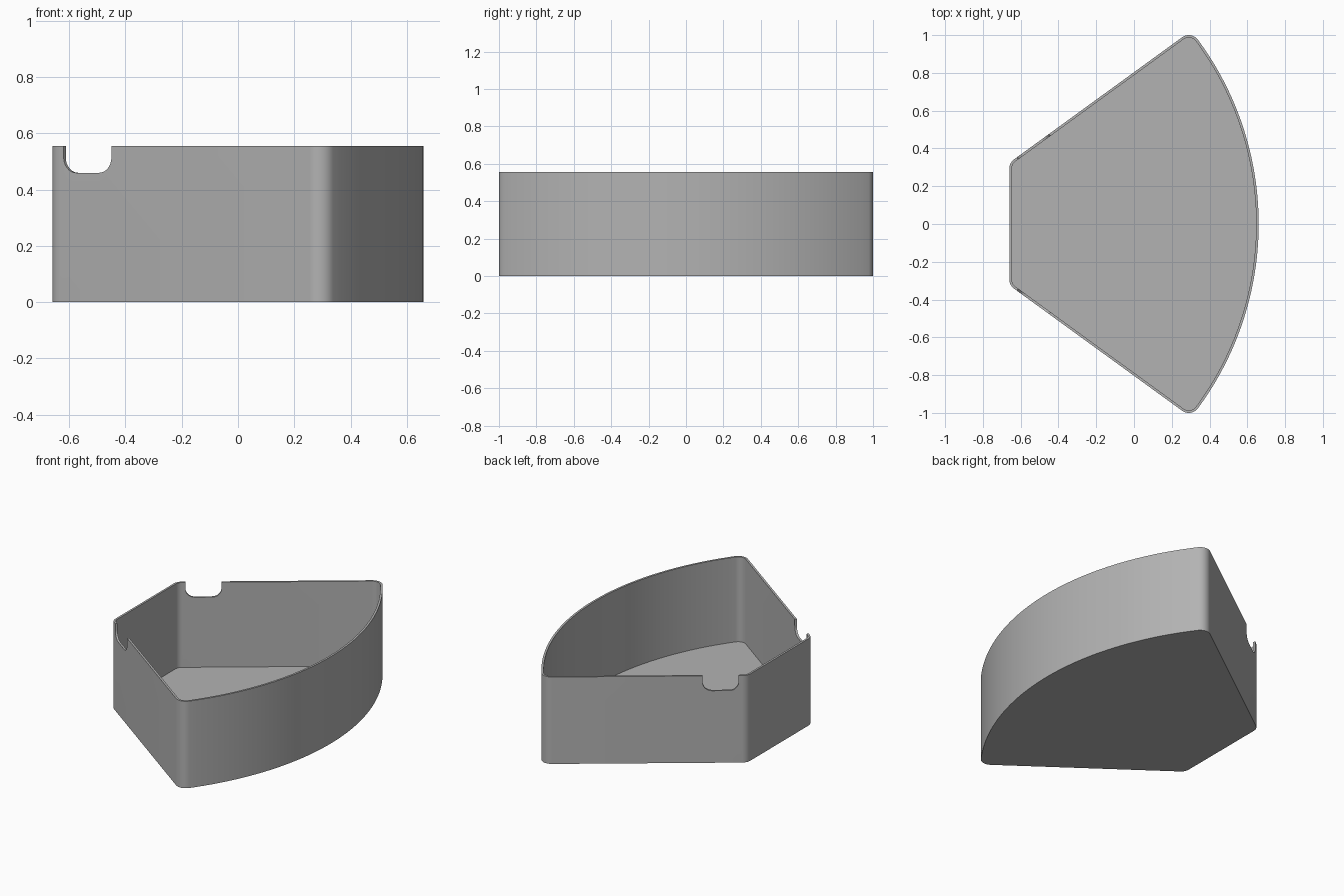
import bpy, bmesh
from math import sin, cos, pi, radians, sqrt, atan2
from mathutils import Vector, Matrix

cube = bpy.data.objects.get("Cube")
if cube:
    bpy.data.objects.remove(cube, do_unlink=True)

HEIGHT, WALL, FLOOR = 0.555, 0.013, 0.013
SLOPE = radians(36)              # direction of the slanted walls
BIG_R, CORNER_R = 1.64, 0.06     # curved wall and corner radii
BACK_X, FRONT_X = -0.66, 0.66
CX = FRONT_X - BIG_R             # centre of the curved wall

grey = bpy.data.materials.new("plain grey")
grey.use_nodes = True
grey.diffuse_color = (0.45, 0.45, 0.45, 1)
grey.node_tree.nodes["Principled BSDF"].inputs["Base Color"].default_value = (0.45, 0.45, 0.45, 1)

# Corner centres; the wide one touches y = 1, the narrow one the flat end
wide = Vector((CX + sqrt((BIG_R - CORNER_R) ** 2 - (1 - CORNER_R) ** 2), 1 - CORNER_R))
normal = Vector((-sin(SLOPE), cos(SLOPE)))
narrow_x = BACK_X + CORNER_R
narrow = Vector((narrow_x, wide.y + (narrow_x - wide.x) * sin(SLOPE) / cos(SLOPE)))
theta = atan2(wide.y, wide.x - CX)


def arc(center, radius, a0, a1, steps):
    angles = [a0 + (a1 - a0) * i / steps for i in range(steps + 1)]
    return [Vector((center[0] + radius * cos(a), center[1] + radius * sin(a))) for a in angles]


def outline(inset):
    """Rounded wedge outline, moved inward by inset."""
    r = CORNER_R - inset
    half = arc(narrow, r, pi, pi / 2 + SLOPE, 8)
    half += arc(wide, r, pi / 2 + SLOPE, theta, 10)
    half += arc((CX, 0), BIG_R - inset, theta, 0, 24)[1:]
    return half + [Vector((p.x, -p.y)) for p in reversed(half[:-1])]


def mesh_object(name, bm):
    bmesh.ops.recalc_face_normals(bm, faces=bm.faces)
    mesh = bpy.data.meshes.new(name)
    bm.to_mesh(mesh)
    bm.free()
    mesh.materials.append(grey)
    obj = bpy.data.objects.new(name, mesh)
    bpy.context.collection.objects.link(obj)
    return obj


# Tray: floor, outer wall, rim, inner wall and inner floor
bm = bmesh.new()
rings = [[bm.verts.new((p.x, p.y, z)) for p in outline(inset)]
         for inset, z in ((0, 0), (0, HEIGHT), (WALL, HEIGHT), (WALL, FLOOR))]
for low, high in zip(rings, rings[1:]):
    for i in range(len(low)):
        bm.faces.new((low[i - 1], low[i], high[i], high[i - 1]))
bm.faces.new(rings[0])
bm.faces.new(rings[-1])
tray = mesh_object("wedge_tray", bm)

# Round-bottomed notch through each slanted wall
NOTCH_W, NOTCH_Z, NOTCH_R = 0.21, 0.46, 0.055
half_w = NOTCH_W / 2
u_shape = [Vector((-half_w, HEIGHT + 0.1))]
u_shape += arc((-half_w + NOTCH_R, NOTCH_Z + NOTCH_R), NOTCH_R, pi, 1.5 * pi, 8)
u_shape += arc((half_w - NOTCH_R, NOTCH_Z + NOTCH_R), NOTCH_R, 1.5 * pi, 2 * pi, 8)
u_shape.append(Vector((half_w, HEIGHT + 0.1)))
along = Vector((cos(SLOPE), sin(SLOPE)))
mid = narrow + normal * CORNER_R
mid += along * ((-0.535 - mid.x) / along.x)

for side in (1, -1):
    bm = bmesh.new()
    ends = []
    for depth in (-0.04, 0.03):
        ring = []
        for p in u_shape:
            q = mid + along * p.x + normal * depth
            ring.append(bm.verts.new((q.x, side * q.y, p.y)))
        ends.append(ring)
        bm.faces.new(ring)
    for i in range(len(u_shape)):
        bm.faces.new((ends[0][i - 1], ends[0][i], ends[1][i], ends[1][i - 1]))
    cutter = mesh_object("notch_cutter", bm)
    cutter.hide_render = True
    bpy.context.view_layer.objects.active = tray
    cut = tray.modifiers.new("notch", 'BOOLEAN')
    cut.operation = 'DIFFERENCE'
    cut.solver = 'EXACT'
    cut.object = cutter
    bpy.ops.object.modifier_apply(modifier=cut.name)
    bpy.data.objects.remove(cutter, do_unlink=True)

# Smooth curves, crisp edges
bpy.ops.object.select_all(action='DESELECT')
tray.select_set(True)
bpy.context.view_layer.objects.active = tray
bpy.ops.object.shade_smooth_by_angle(angle=radians(30))
